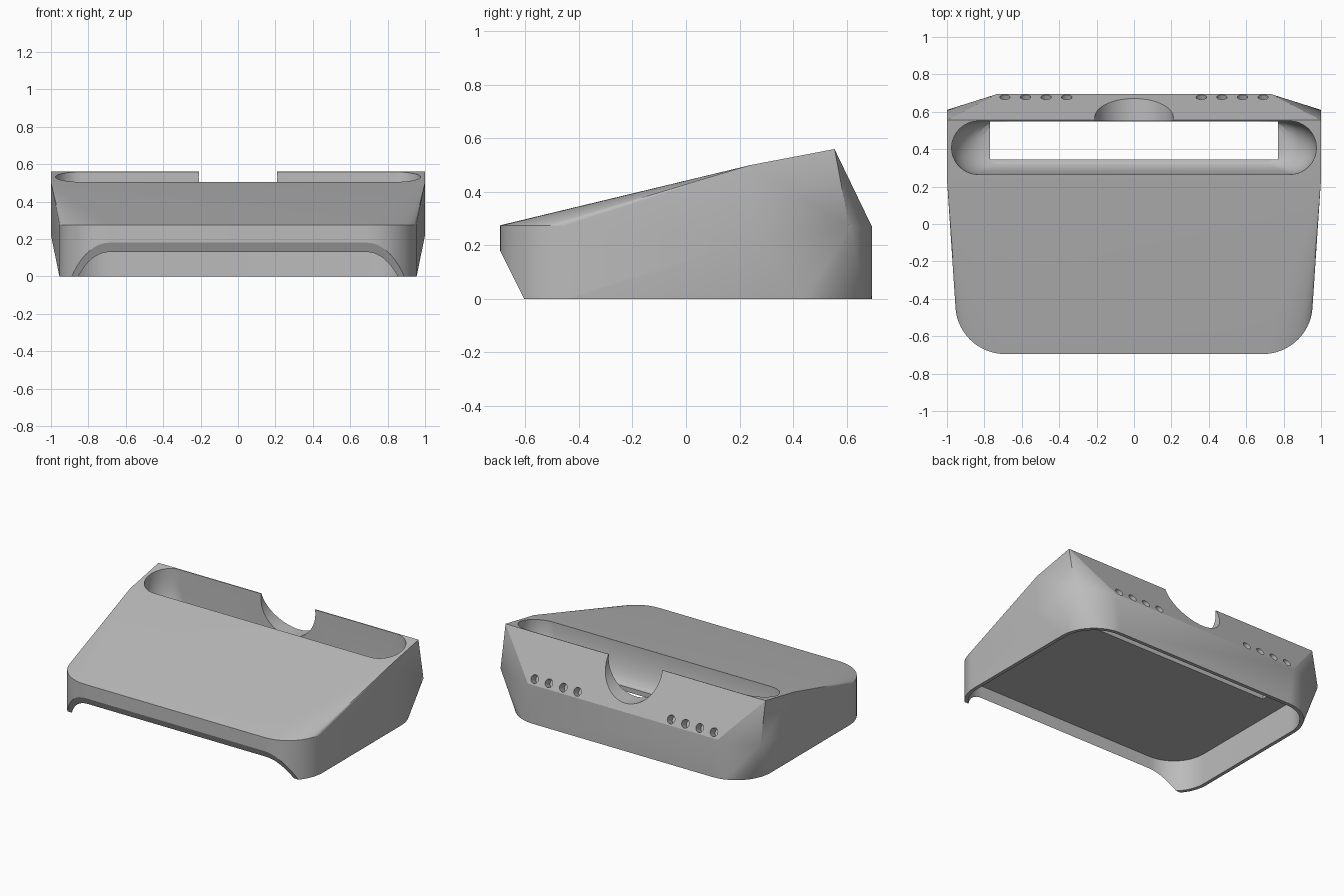
import bpy, bmesh, math
from mathutils import Vector, Matrix

if "Cube" in bpy.data.objects:
    bpy.data.objects.remove(bpy.data.objects["Cube"], do_unlink=True)

grey = bpy.data.materials.new("plain grey")
grey.use_nodes = True
grey.diffuse_color = (0.5, 0.5, 0.5, 1)
grey.node_tree.nodes["Principled BSDF"].inputs["Base Color"].default_value = (0.5, 0.5, 0.5, 1)


def add_object(name, bm):
    bmesh.ops.recalc_face_normals(bm, faces=bm.faces[:])
    mesh = bpy.data.meshes.new(name)
    bm.to_mesh(mesh)
    bm.free()
    mesh.materials.append(grey)
    obj = bpy.data.objects.new(name, mesh)
    bpy.context.collection.objects.link(obj)
    return obj


def hull(points):
    bm = bmesh.new()
    for p in points:
        bm.verts.new(p)
    result = bmesh.ops.convex_hull(bm, input=bm.verts[:])
    junk = {v for v in result["geom_interior"] if isinstance(v, bmesh.types.BMVert)}
    bmesh.ops.delete(bm, geom=list(junk), context="VERTS")
    bmesh.ops.dissolve_limit(bm, angle_limit=0.002, verts=bm.verts[:], edges=bm.edges[:])
    return bm


def arc(cx, cy, r, start, z, steps=16):
    angles = [math.radians(start + 90 * i / steps) for i in range(steps + 1)]
    return [(cx + r * math.cos(a), cy + r * math.sin(a), z) for a in angles]


def mirrored(points):
    return points + [(-x, y, z) for x, y, z in points]


def slot_end(end, front, back, z):
    # Half-round end of a slot that reaches x = end between two y values
    r = (back - front) / 2
    return arc(end - r, front + r, r, -90, z) + arc(end - r, front + r, r, 0, z)


def cylinder(name, centre, axis, radius, depth, segments):
    bm = bmesh.new()
    turn = Vector(axis).to_track_quat("Z", "Y").to_matrix().to_4x4()
    bmesh.ops.create_cone(bm, cap_ends=True, segments=segments, radius1=radius,
                          radius2=radius, depth=depth, matrix=Matrix.Translation(centre) @ turn)
    return add_object(name, bm)


# Outer shell: rounded base, low front lip, raised back and chamfered back corners
CX, CY, R = 0.69, 0.43, 0.265
side = arc(CX, -CY, R, -90, 0) + arc(CX, CY, R, 0, 0) + arc(CX, -CY, R, -90, 0.275)
side += [(1, 0.24, 0.5), (1, 0.24, 0.22), (1, 0.555, 0.56), (1, 0.61, 0.27), (0.73, 0.695, 0.27)]
bm = hull(mirrored(side))
# Undercut along the front
bmesh.ops.bisect_plane(bm, geom=bm.verts[:] + bm.edges[:] + bm.faces[:],
                       plane_co=(0, -0.695, 0.18), plane_no=(0, -2, -1), clear_outer=True)
bmesh.ops.holes_fill(bm, edges=[e for e in bm.edges if e.is_boundary], sides=0)
dock = add_object("dock_body", bm)

# Hollow underside
inner = []
for z in (-0.2, 0.217):
    inner += arc(CX, -CY, R - 0.025, -90, z) + arc(CX, CY, R - 0.025, 0, z)
cutters = [add_object("underside_cutter", hull(mirrored(inner)))]

# Pocket: round-ended slot with an upright back and a scooped front and ends
scoop = slot_end(0.975, 0.265, 0.55, 0.7)
for i in range(11):
    a = math.radians(9 * i)
    scoop += slot_end(0.77 + 0.205 * math.cos(a), 0.345 - 0.08 * math.cos(a),
                      0.55, 0.5 - 0.25 * math.sin(a))
cutters.append(add_object("pocket_cutter", hull(mirrored(scoop))))

# Rectangular opening through the pocket floor
opening = [(0.77, y, z) for y in (0.345, 0.549) for z in (0.1, 0.3)]
cutters.append(add_object("opening_cutter", hull(mirrored(opening))))

# Round notch through the back wall
cutters.append(cylinder("notch_cutter", (0, 0.64, 0.53), (0, 1, 0), 0.21, 0.34, 64))

# Vent holes in the sloping back
slope = Vector((0, 0.29, 0.14)).normalized()
for s in (-1, 1):
    for i in range(4):
        centre = (s * (0.36 + 0.11 * i), 0.678, 0.305)
        cutters.append(cylinder("vent_cutter", centre, slope, 0.028, 0.12, 40))

bpy.ops.object.select_all(action="DESELECT")
dock.select_set(True)
bpy.context.view_layer.objects.active = dock
for cutter in cutters:
    cutter.hide_render = True
    mod = dock.modifiers.new("cut", "BOOLEAN")
    mod.operation = "DIFFERENCE"
    mod.solver = "EXACT"
    mod.object = cutter
    bpy.ops.object.modifier_apply(modifier=mod.name)
    bpy.data.objects.remove(cutter, do_unlink=True)

bpy.ops.object.shade_smooth_by_angle(angle=math.radians(12))
